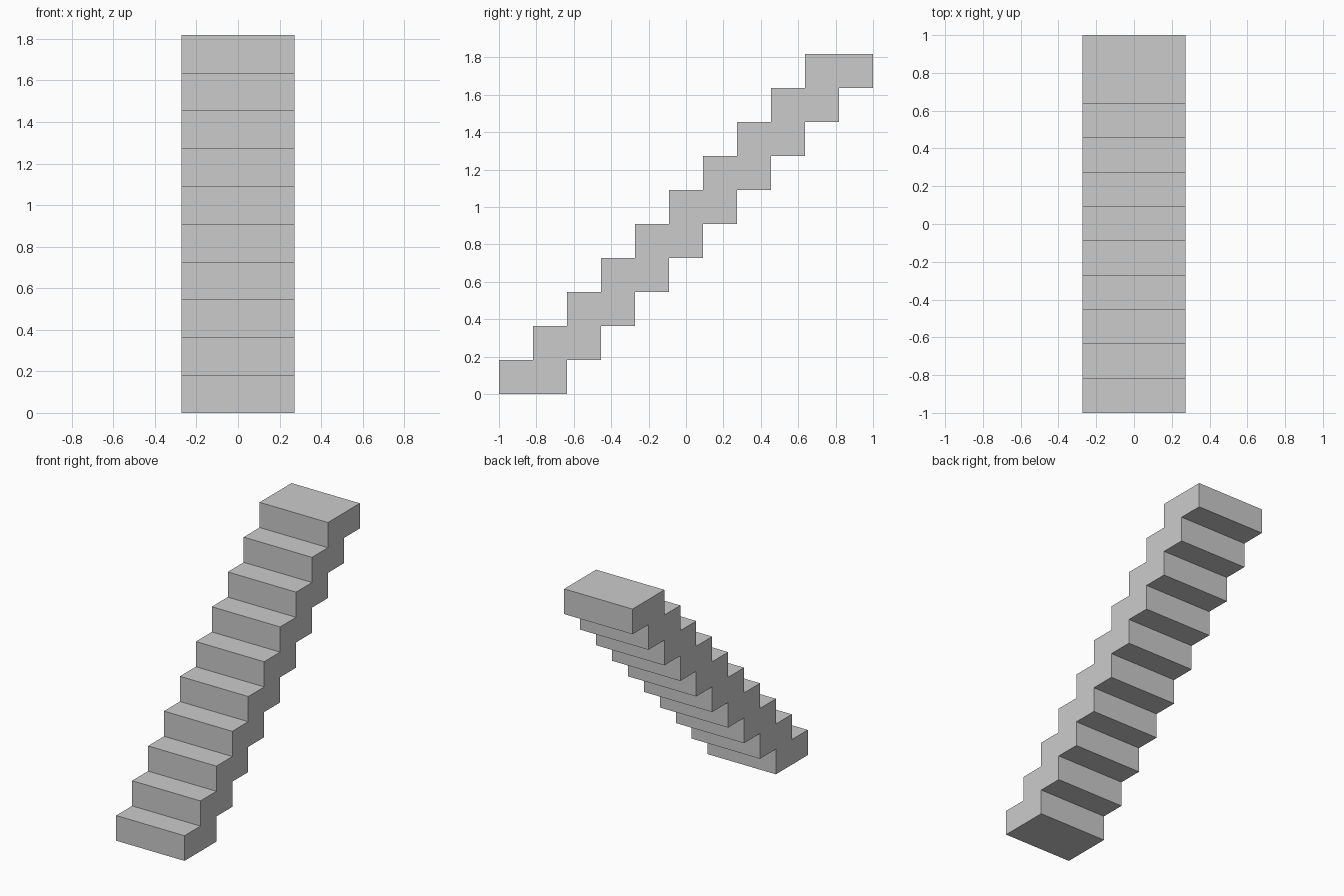
import bpy, bmesh

if "Cube" in bpy.data.objects:
    bpy.data.objects.remove(bpy.data.objects["Cube"])

STEPS = 10
S = 2 / (STEPS + 1)      # tread depth and riser height
WIDTH = 3 * S

# Side profile (y, z): up the treads, then back down the stepped underside
def y(i):
    return -1 + i * S

profile = []
for i in range(STEPS):
    profile += [(y(i), i * S), (y(i), (i + 1) * S)]
for i in reversed(range(STEPS)):
    profile += [(y(i + 2), (i + 1) * S), (y(i + 2), i * S)]

# Staircase: profile extruded across the width
bm = bmesh.new()
side = bm.faces.new([bm.verts.new((-WIDTH / 2, py, pz)) for py, pz in profile])
ext = bmesh.ops.extrude_face_region(bm, geom=[side], use_keep_orig=True)
verts = [g for g in ext["geom"] if isinstance(g, bmesh.types.BMVert)]
bmesh.ops.translate(bm, verts=verts, vec=(WIDTH, 0, 0))
bmesh.ops.recalc_face_normals(bm, faces=bm.faces)

mesh = bpy.data.meshes.new("staircase")
bm.to_mesh(mesh)
bm.free()
bpy.context.collection.objects.link(bpy.data.objects.new("staircase", mesh))
